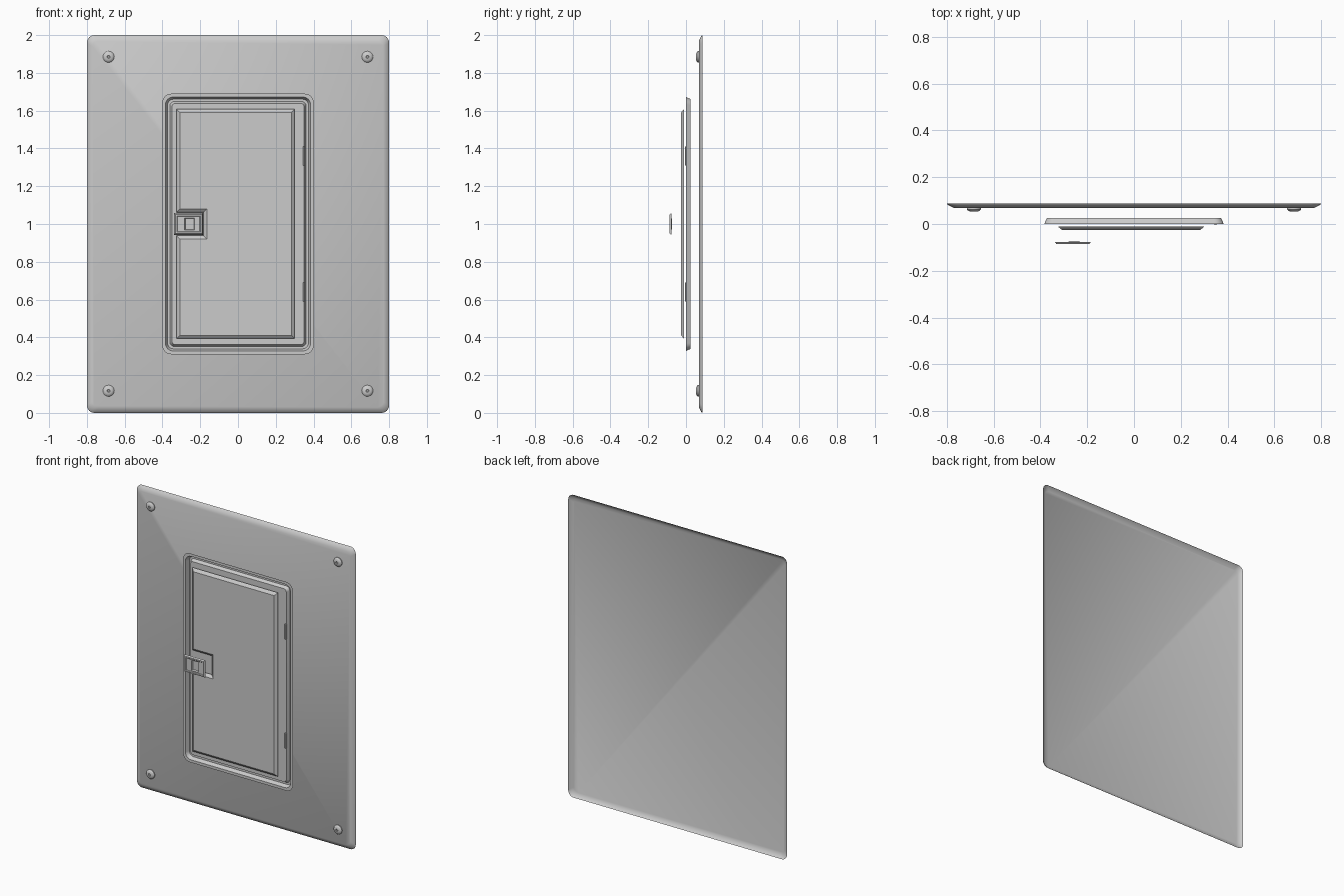
import bpy, bmesh, math

if "Cube" in bpy.data.objects:
    bpy.data.objects.remove(bpy.data.objects["Cube"])


def rounded(x0, x1, z0, z1, y, r=0.0, seg=6):
    """Rounded rectangle loop in the xz plane, counter-clockwise from the front."""
    if r <= 0:
        return [(x0, y, z0), (x1, y, z0), (x1, y, z1), (x0, y, z1)]
    pts = []
    corners = [(x0 + r, z0 + r, 180), (x1 - r, z0 + r, 270),
               (x1 - r, z1 - r, 0), (x0 + r, z1 - r, 90)]
    for cx, cz, start in corners:
        for i in range(seg + 1):
            a = math.radians(start + 90 * i / seg)
            pts.append((cx + r * math.cos(a), y, cz + r * math.sin(a)))
    return pts


def circle(cx, cz, r, y, n=20):
    return [(cx + r * math.cos(2 * math.pi * i / n), y,
             cz + r * math.sin(2 * math.pi * i / n)) for i in range(n)]


def shell(name, loops, smooth=False):
    """Pressed sheet: bridge the loops from outside in, then cap the last one."""
    bm = bmesh.new()
    rings = [[bm.verts.new(p) for p in lp] for lp in loops]
    for a, b in zip(rings, rings[1:]):
        n = len(a)
        for i in range(n):
            j = (i + 1) % n
            bm.faces.new((a[i], a[j], b[j], b[i]))
    bm.faces.new(rings[-1])
    me = bpy.data.meshes.new(name)
    bm.to_mesh(me)
    bm.free()
    ob = bpy.data.objects.new(name, me)
    bpy.context.collection.objects.link(ob)
    if smooth:
        bpy.context.view_layer.objects.active = ob
        ob.select_set(True)
        bpy.ops.object.shade_smooth_by_angle(angle=math.radians(35))
        ob.select_set(False)
    return ob


# Wall plate: open-backed sheet with a chamfered rim
shell("wall_plate", [rounded(-0.8 + d, 0.8 - d, d, 2 - d, y, r)
                     for d, y, r in [(0, 0.0875, 0.04), (0.003, 0.082, 0.04),
                                     (0.03, 0.068, 0.03)]], True)

# Domed screws in the four corners, with a small centre dimple
for sx in (-1, 1):
    for z in (0.117, 1.885):
        shell("screw", [circle(sx * 0.685, z, r, y) for r, y in
                        [(0.030, 0.068), (0.030, 0.063), (0.026, 0.058),
                         (0.018, 0.054), (0.008, 0.0525), (0.005, 0.055)]], True)

# Door surround: flange, sunken channel and raised centre platform
surround = [(0.402, 0.0, 0.05), (0.384, 0.0, 0.04), (0.373, 0.025, 0.032),
            (0.361, 0.025, 0.025), (0.350, 0.004, 0.018)]
shell("door_surround", [rounded(-h, h, 1 - h - 0.288, 1 + h + 0.288, y, r)
                        for h, y, r in surround], True)


# Door: sheet with chamfered rim and a notch on its left side for the latch
def door_loop(d, y):
    x0, x1, z0, z1 = -0.325 + d, 0.30 - d, 0.393 + d, 1.608 - d
    nx, nz = -0.182 + d, 0.062 + d
    return [(x0, y, z0), (x1, y, z0), (x1, y, z1), (x0, y, z1),
            (x0, y, 1 + nz), (nx, y, 1 + nz), (nx, y, 1 - nz), (x0, y, 1 - nz)]


shell("door", [door_loop(0, -0.010), door_loop(0.004, -0.015),
               door_loop(0.018, -0.026)])

# Latch: rimmed plate with a recessed face and a thumb pocket
latch = [(0, -0.077), (0.006, -0.0865), (0.014, -0.0865), (0.018, -0.083)]
loops = [rounded(-0.338 + d, -0.185 - d, 0.943 + d, 1.057 - d, y) for d, y in latch]
loops += [rounded(-0.282, -0.230, 0.967, 1.033, -0.083),
          rounded(-0.278, -0.234, 0.971, 1.029, -0.073)]
shell("latch", loops)

# Hinge knuckles on the right edge of the platform
for z in (0.64, 1.36):
    shell("hinge", [rounded(0.343, 0.355, z - 0.05, z + 0.05, 0.008),
                    rounded(0.343, 0.355, z - 0.05, z + 0.05, -0.002),
                    rounded(0.346, 0.352, z - 0.05, z + 0.05, -0.005)])
